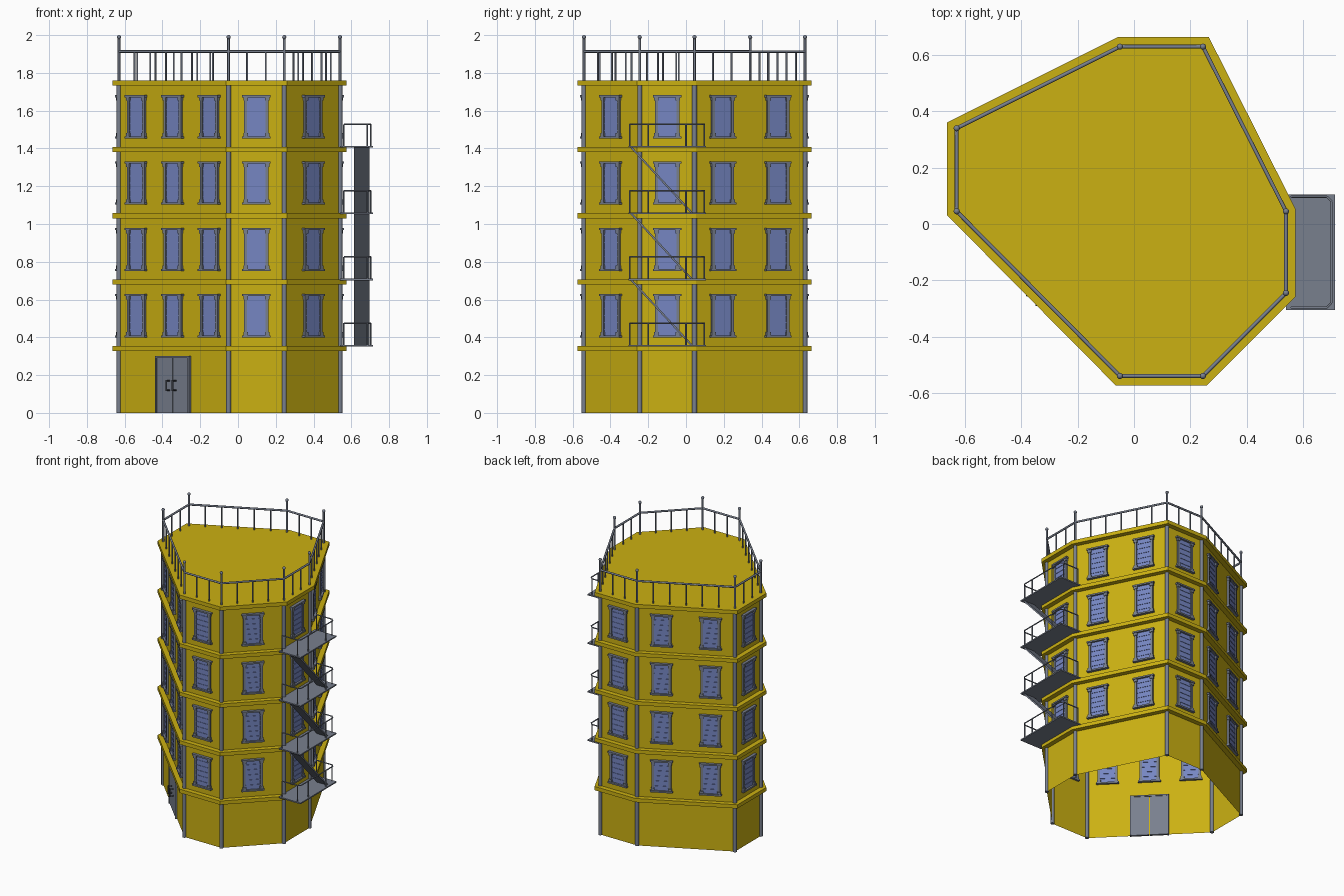
import bpy, bmesh, math
from mathutils import Matrix, Vector

cube = bpy.data.objects.get("Cube")
if cube:
    bpy.data.objects.remove(cube)


def material(name, rgb):
    m = bpy.data.materials.new(name)
    m.use_nodes = True
    m.diffuse_color = (*rgb, 1)
    m.node_tree.nodes["Principled BSDF"].inputs["Base Color"].default_value = (*rgb, 1)
    return m


YELLOW = material("ochre_wall", (0.6, 0.44, 0.006))
GREY = material("steel_grey", (0.19, 0.215, 0.27))
BLUE = material("window_blue", (0.18, 0.24, 0.54))
DARK = material("dark_handle", (0.05, 0.055, 0.07))

# Footprint, anticlockwise from the front wall
PLAN = [Vector(p) for p in ((-.05, -.54), (.245, -.54), (.54, -.245), (.54, .045),
                            (.245, .63), (-.05, .63), (-.63, .34), (-.63, .045))]
WINDOWS = [1, 1, 1, 2, 1, 2, 1, 3]
N = len(PLAN)
STOREY, BASE, ROOF = 0.351, 0.355, 1.758
LEVELS = [BASE + STOREY * i for i in range(5)]
UP = Vector((0, 0, 1))


def finish(name, bm, mat):
    bmesh.ops.recalc_face_normals(bm, faces=bm.faces)
    me = bpy.data.meshes.new(name)
    bm.to_mesh(me)
    bm.free()
    me.materials.append(mat)
    ob = bpy.data.objects.new(name, me)
    bpy.context.collection.objects.link(ob)
    return ob


def box(bm, frame, x0, x1, y0, y1, z0, z1):
    mid = Matrix.Translation(((x0 + x1) / 2, (y0 + y1) / 2, (z0 + z1) / 2))
    size = Matrix.Diagonal((x1 - x0, y1 - y0, z1 - z0, 1))
    bmesh.ops.create_cube(bm, size=1, matrix=frame @ mid @ size)


def tube(bm, a, b, r, sides=8):
    a, b = Vector(a), Vector(b)
    d = b - a
    mat = Matrix.Translation((a + b) / 2) @ UP.rotation_difference(d).to_matrix().to_4x4()
    made = bmesh.ops.create_cone(bm, cap_ends=True, segments=sides, radius1=r,
                                 radius2=r, depth=d.length, matrix=mat)
    for f in {f for v in made["verts"] for f in v.link_faces}:
        f.smooth = len(f.verts) == 4


def wall_ends(i):
    return PLAN[i], PLAN[(i + 1) % N]


def wall_frame(i, t):
    """x along the wall, y outward, z up; origin at fraction t of the wall."""
    a, b = wall_ends(i)
    d = (b - a).normalized()
    p = a.lerp(b, t)
    return Matrix(((d.x, d.y, 0, p.x), (d.y, -d.x, 0, p.y), (0, 0, 1, 0), (0, 0, 0, 1)))


def offset_plan(dist):
    pts = []
    for i in range(N):
        e, f = [(wall_ends(k)[1] - wall_ends(k)[0]).normalized() for k in (i - 1, i)]
        n, m = Vector((e.y, -e.x)), Vector((f.y, -f.x))
        pts.append(PLAN[i] + (n + m) * dist / (1 + n.dot(m)))
    return pts


def loop(bm, pts, z):
    return [bm.verts.new((p.x, p.y, z)) for p in pts]


def bridge(bm, a, b):
    for i in range(N):
        j = (i + 1) % N
        bm.faces.new((a[i], a[j], b[j], b[i]))


# Hollow walls, open at the bottom
bm = bmesh.new()
bridge(bm, loop(bm, PLAN, 0), loop(bm, PLAN, ROOF - 0.01))
finish("walls", bm, YELLOW)

# Cornice rings, the top one closed by the roof
outer = offset_plan(0.034)
for k, z in enumerate(LEVELS):
    bm = bmesh.new()
    rings = [loop(bm, p, h) for p, h in ((PLAN, z - .027), (outer, z - .027),
                                         (outer, z), (PLAN, z))]
    for a, b in zip(rings, rings[1:]):
        bridge(bm, a, b)
    if k == 4:
        bm.faces.new(rings[-1])
    finish("roof_cornice" if k == 4 else "floor_cornice", bm, YELLOW)

# Corner columns
bm = bmesh.new()
for p in PLAN:
    tube(bm, (p.x, p.y, 0), (p.x, p.y, ROOF - .005), .013, 12)
finish("corner_columns", bm, GREY)

# Windows: pane with slats, jambs with end blocks, sill and lintel
panes, frames = bmesh.new(), bmesh.new()
for i, count in enumerate(WINDOWS):
    for c in range(count):
        place = wall_frame(i, (c + .5) / count)
        for z in LEVELS[:4]:
            f = place @ Matrix.Translation((0, 0, z + .045))
            box(panes, f, -.055, .055, -.006, .006, .005, .225)
            for s in range(1, 6):
                h = .005 + s * .22 / 6
                box(panes, f, -.052, .052, -.009, .009, h - .002, h + .002)
            for side in (-1, 1):
                x = side * .057
                box(frames, f, x - .008, x + .008, -.012, .012, .005, .225)
                for h in (.01, .2):
                    box(frames, f, x - .012, x + .012, -.014, .016, h, h + .018)
            for h in (0, .218):
                box(frames, f, -.075, .075, -.015, .02, h, h + .011)
finish("window_panes", panes, BLUE)
finish("window_frames", frames, GREY)

# Double door
f = wall_frame(7, .5)
bm = bmesh.new()
for s in (-1, 1):
    box(bm, f, *sorted((s * .003, s * .118)), -.008, .008, 0, .29)
    box(bm, f, *sorted((s * .118, s * .128)), -.012, .014, 0, .3)
box(bm, f, -.118, .118, -.012, .014, .29, .3)
finish("double_door", bm, GREY)
bm = bmesh.new()
for s in (-1, 1):
    x = s * .024
    tube(bm, f @ Vector((x, .032, .115)), f @ Vector((x, .032, .175)), .005)
    for h in (.12, .17):
        tube(bm, f @ Vector((x, .006, h)), f @ Vector((x, .032, h)), .004)
finish("door_handles", bm, DARK)

# Roof railing with ball-topped corner posts
bm = bmesh.new()
for i in range(N):
    a, b = wall_ends(i)
    tube(bm, (a.x, a.y, ROOF - .005), (a.x, a.y, 1.985), .007)
    made = bmesh.ops.create_uvsphere(bm, u_segments=12, v_segments=8, radius=.011,
                                     matrix=Matrix.Translation((a.x, a.y, 1.989)))
    for face in {q for v in made["verts"] for q in v.link_faces}:
        face.smooth = True
    tube(bm, (a.x, a.y, 1.913), (b.x, b.y, 1.913), .007)
    bars = round((b - a).length / .13)
    for k in range(bars):
        p = a.lerp(b, (k + 1) / (bars + 1))
        tube(bm, (p.x, p.y, ROOF - .005), (p.x, p.y, 1.913), .005)
finish("roof_railing", bm, GREY)

# Fire escape: platforms, railings and stair flights
escape = wall_frame(2, .5)
for k, z in enumerate(LEVELS[:4]):
    f = escape @ Matrix.Translation((0, 0, z))
    bm = bmesh.new()
    box(bm, f, -.205, .205, 0, .174, -.004, .005)
    finish("escape_platform", bm, GREY)

    bm = bmesh.new()
    path = [(-.197, .02), (-.197, .145), (-.18, .162), (.18, .162), (.197, .145), (.197, .02)]
    for p, q in zip(path, path[1:]):
        tube(bm, f @ Vector((*p, .12)), f @ Vector((*q, .12)), .004)
    for p in [path[0], path[1], path[4], path[5], (-.1, .162), (.1, .162)]:
        tube(bm, f @ Vector((*p, 0)), f @ Vector((*p, .12)), .004)
    finish("escape_railing", bm, GREY)

    if k:
        bm = bmesh.new()
        run, drop = .325, STOREY
        slope = Matrix.Rotation(math.atan2(drop, run), 4, 'Y')
        ramp = f @ Matrix.Translation((-.192, .115, 0)) @ slope
        box(bm, ramp, 0, math.hypot(run, drop), -.04, .04, -.005, .005)
        finish("escape_stair", bm, GREY)
